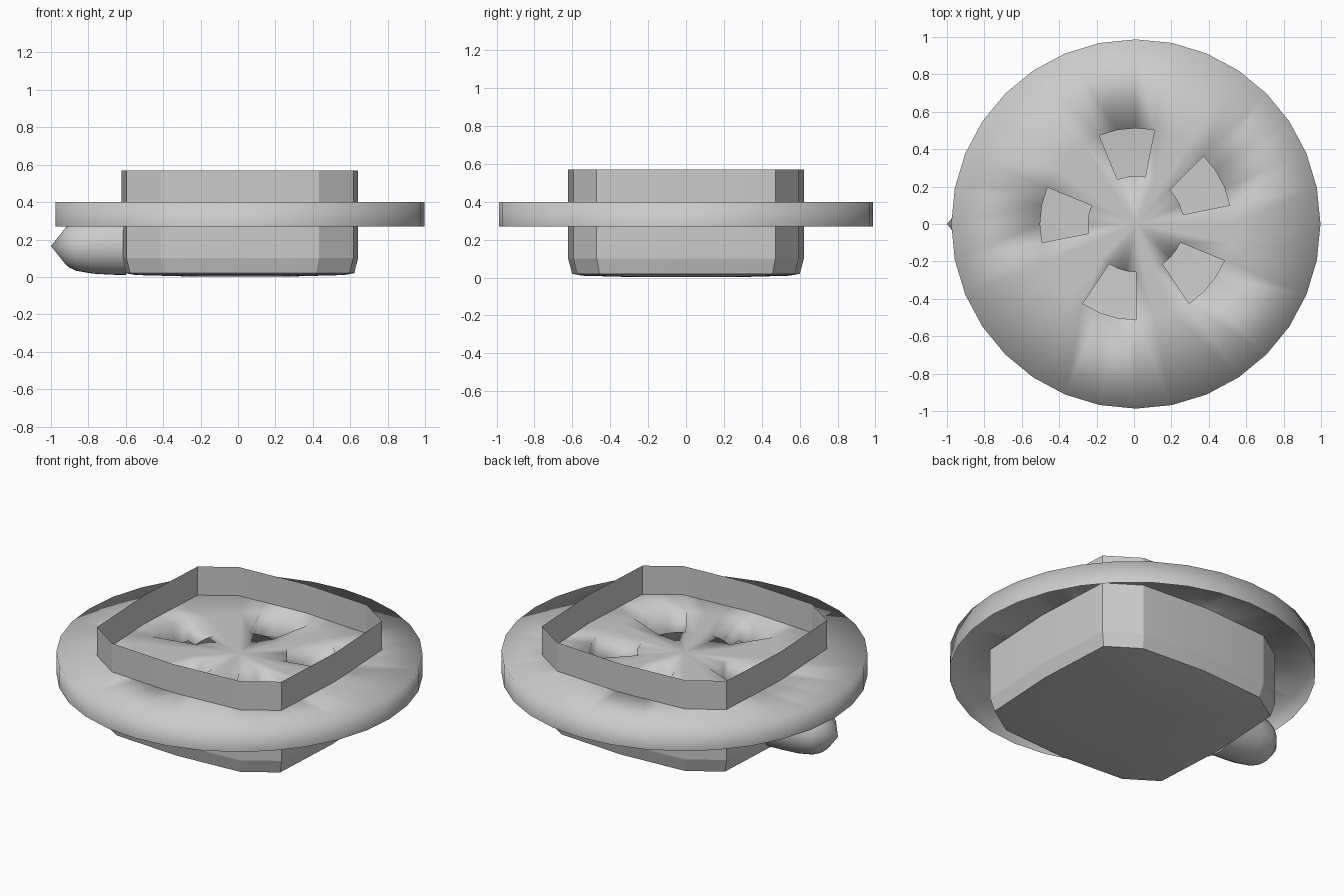
import bpy, bmesh
from math import cos, sin, pi

if "Cube" in bpy.data.objects:
    bpy.data.objects.remove(bpy.data.objects["Cube"])

CX = 0.01  # plate and basin share this centre


def make_object(name, bm, smooth_angle):
    bmesh.ops.recalc_face_normals(bm, faces=bm.faces)
    mesh = bpy.data.meshes.new(name)
    bm.to_mesh(mesh)
    bm.free()
    ob = bpy.data.objects.new(name, mesh)
    bpy.context.collection.objects.link(ob)
    bpy.ops.object.select_all(action='DESELECT')
    ob.select_set(True)
    bpy.context.view_layer.objects.active = ob
    bpy.ops.object.shade_smooth_by_angle(angle=smooth_angle)
    return ob


def bridge(bm, a, b):
    n = len(a)
    for i in range(n):
        bm.faces.new((a[i], a[(i + 1) % n], b[(i + 1) % n], b[i]))


# Round cap plate, open underneath, with five wedge-shaped openings
SEG = 32
openings = {(s + k) % SEG for s in (1, 7, 14, 21, 27) for k in range(3)}
bm = bmesh.new()
hub = bm.verts.new((CX, 0, 0.40))
rings = [[bm.verts.new((CX + r * cos(2 * pi * i / SEG), r * sin(2 * pi * i / SEG), 0.40))
          for i in range(SEG)] for r in (0.257, 0.512, 0.987)]
for i in range(SEG):
    j = (i + 1) % SEG
    bm.faces.new((hub, rings[0][i], rings[0][j]))
    for band in range(2):
        if band == 0 and i in openings:
            continue
        bm.faces.new((rings[band][i], rings[band + 1][i], rings[band + 1][j], rings[band][j]))
# Rim and opening walls drop down from the boundary edges
rim = [e for e in bm.edges if e.is_boundary]
ext = bmesh.ops.extrude_edge_only(bm, edges=rim)
low = [v for v in ext["geom"] if isinstance(v, bmesh.types.BMVert)]
bmesh.ops.translate(bm, verts=low, vec=(0, 0, -0.13))
make_object("slotted_plate", bm, pi)

# Thin-walled rounded-square basin, open at the top
quarter = [(0.632, 0), (0.607, 0.472), (0.422, 0.594)]
half = quarter + [(0, 0.622)] + [(-x, y) for x, y in reversed(quarter[1:])]
outline = half + [(-x, -y) for x, y in half]
bm = bmesh.new()
levels = [(0.57, 1), (0.10, 1), (0.02, 0.967), (0.01, 0.88), (0.002, 0.4)]
loops = [[bm.verts.new((CX + x * s, y * s, z)) for x, y in outline] for z, s in levels]
for a, b in zip(loops, loops[1:]):
    bridge(bm, a, b)
bm.faces.new(loops[-1])
make_object("basin", bm, pi / 18)

# Bullet-shaped knob on the left side, open where it meets the basin
profile = [(-0.92, 0.10), (-0.90, 0.116), (-0.865, 0.132),
           (-0.78, 0.147), (-0.68, 0.153), (-0.60, 0.155)]
N = 32
bm = bmesh.new()
tip = bm.verts.new((-1, 0, 0.165))
loops = [[bm.verts.new((x, r * cos(2 * pi * i / N), 0.165 + r * sin(2 * pi * i / N)))
          for i in range(N)] for x, r in profile]
for i in range(N):
    bm.faces.new((tip, loops[0][i], loops[0][(i + 1) % N]))
for a, b in zip(loops, loops[1:]):
    bridge(bm, a, b)
make_object("side_knob", bm, pi / 6)
